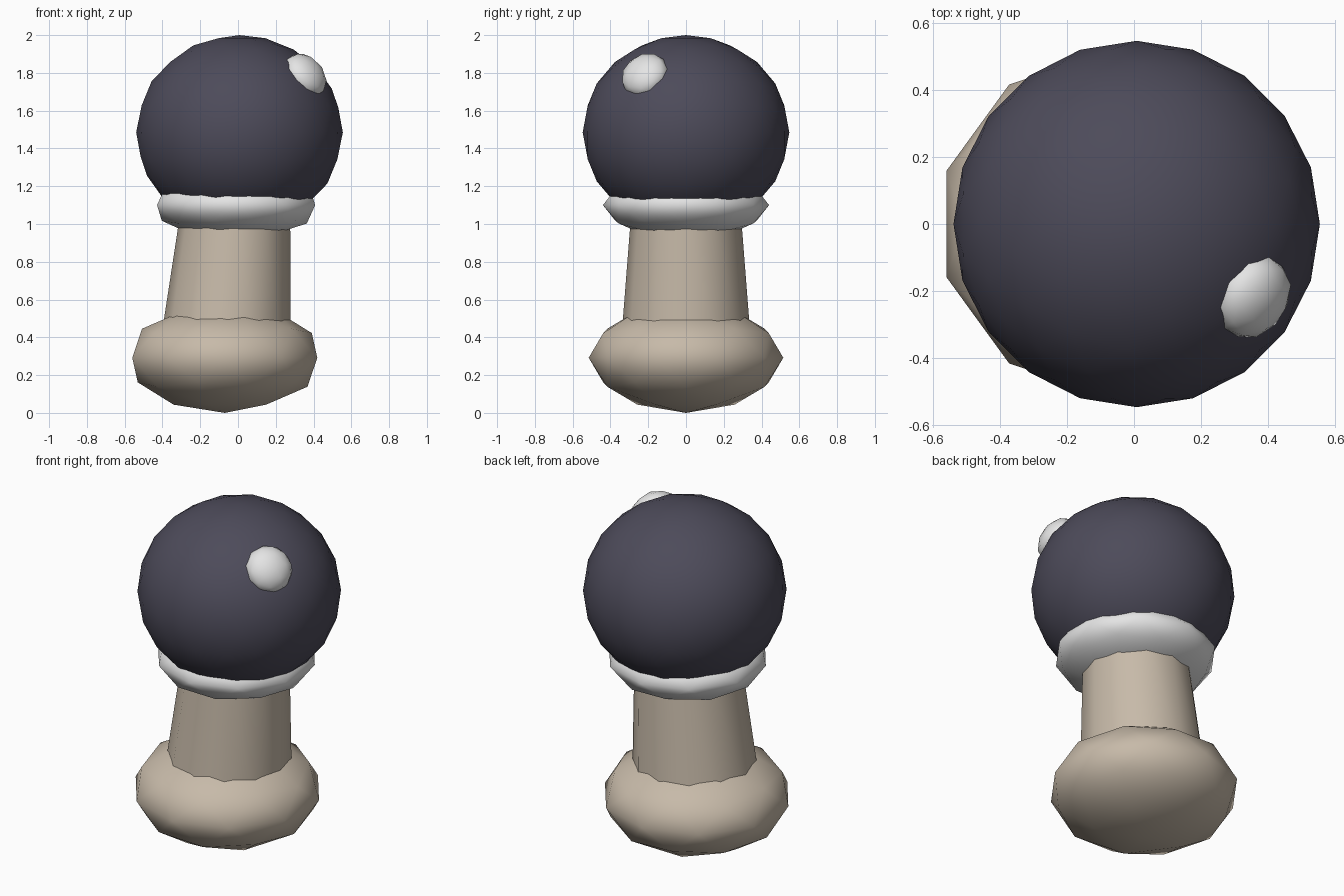
import bpy
from mathutils import Vector

if "Cube" in bpy.data.objects:
    bpy.data.objects.remove(bpy.data.objects["Cube"], do_unlink=True)


def material(name, rgb):
    mat = bpy.data.materials.new(name)
    mat.use_nodes = True
    mat.diffuse_color = (*rgb, 1)
    mat.node_tree.nodes["Principled BSDF"].inputs["Base Color"].default_value = (*rgb, 1)
    return mat


tan = material("warm tan", (0.57, 0.49, 0.395))
white = material("soft white", (0.78, 0.78, 0.78))
slate = material("dark slate", (0.074, 0.070, 0.102))


def finish(name, mat):
    obj = bpy.context.object
    obj.name = name
    obj.data.materials.append(mat)
    return obj


def blob(name, center, radii, mat, detail=2):
    """Smooth, squashed low-poly ball."""
    bpy.ops.mesh.primitive_ico_sphere_add(subdivisions=detail, radius=1, location=center)
    obj = finish(name, mat)
    obj.scale = radii
    bpy.ops.object.shade_smooth()
    return obj


base_center = Vector((-0.07, 0, 0.292))
collar_center = Vector((-0.01, 0, 1.10))
head_center = Vector((0.008, 0, 1.485))

# Rounded foot, collar and head
blob("base", base_center, (0.515, 0.515, 0.292), tan)
blob("collar", collar_center, (0.44, 0.44, 0.185), white)
blob("head", head_center, (0.547, 0.547, 0.515), slate, detail=3)

# Tapered neck leaning from the foot to the collar
axis = collar_center - base_center
bpy.ops.mesh.primitive_cone_add(vertices=12, radius1=0.35, radius2=0.287, depth=axis.length,
                                location=(base_center + collar_center) / 2)
neck = finish("neck", tan)
neck.rotation_euler = axis.to_track_quat("Z", "Y").to_euler()
bpy.ops.object.shade_smooth_by_angle(angle=0.7)

# Flattened button facing outward on the head
button_center = Vector((0.354, -0.217, 1.785))
button = blob("button", button_center, (0.132, 0.132, 0.092), white)
button.rotation_euler = (button_center - head_center).to_track_quat("Z", "Y").to_euler()
